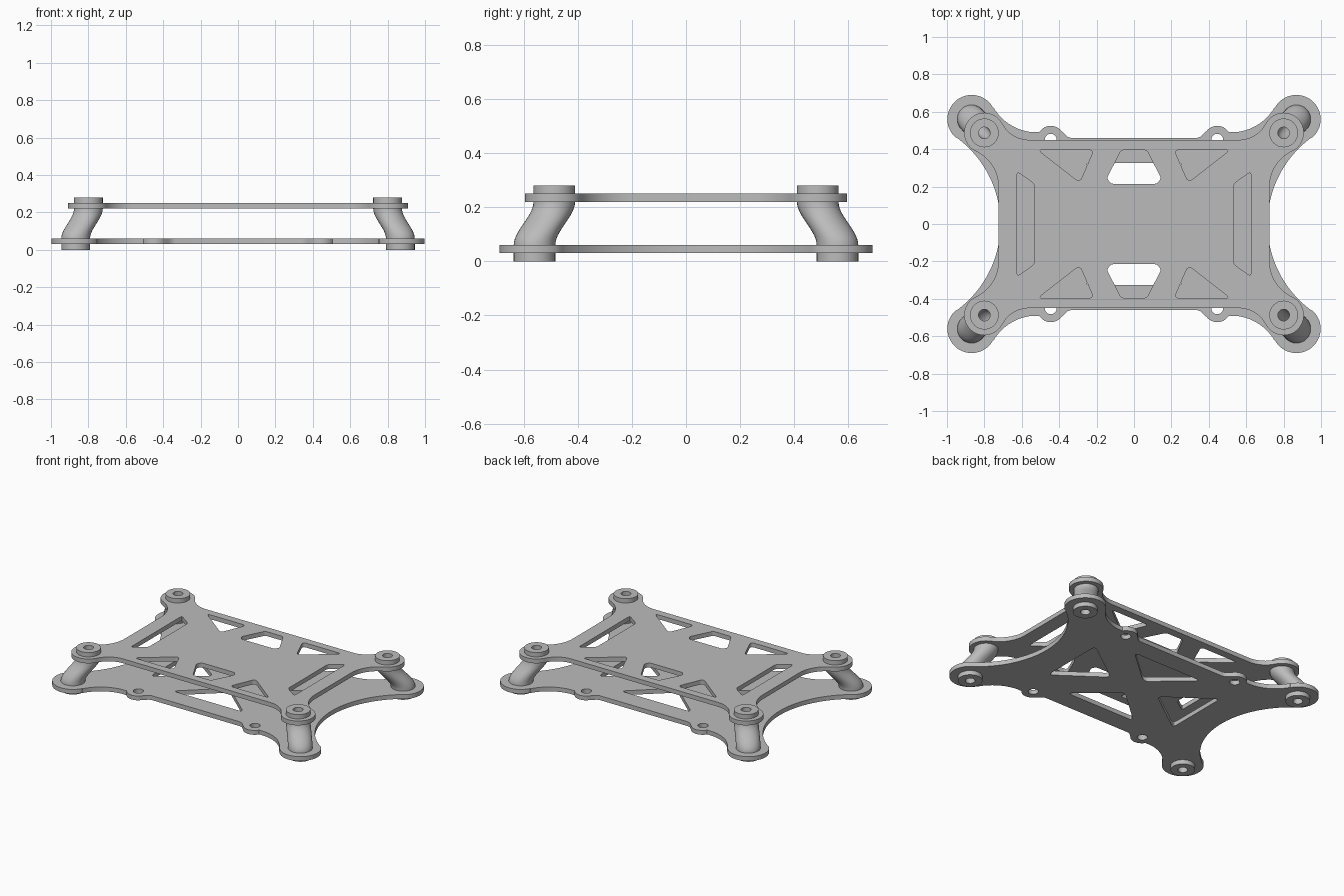
import bpy, bmesh
from math import sin, cos, radians, tau
from mathutils import Vector

if "Cube" in bpy.data.objects:
    bpy.data.objects.remove(bpy.data.objects["Cube"])

grey = bpy.data.materials.new("light_grey")
grey.use_nodes = True
grey.diffuse_color = (0.5, 0.5, 0.5, 1)
grey.node_tree.nodes["Principled BSDF"].inputs["Base Color"].default_value = (0.5, 0.5, 0.5, 1)

LOW = (0.868, 0.56)     # post foot
HIGH = (0.80, 0.487)    # post head
SIGNS = [(1, 1), (-1, 1), (-1, -1), (1, -1)]


def arc(cx, cy, r, a0, a1, n=14):
    angles = [radians(a0 + (a1 - a0) * i / n) for i in range(n + 1)]
    return [(cx + r * cos(a), cy + r * sin(a)) for a in angles]


def circle(cx, cy, r, n=28):
    return arc(cx, cy, r, 0, 360, n)[:-1]


def mirror4(quarter):
    """Full outline from its +x +y quarter."""
    full = []
    for sx, sy in SIGNS:
        part = [(sx * x, sy * y) for x, y in quarter]
        full += part if sx * sy > 0 else part[::-1]
    return full


def rounded(points, cut=0.03):
    """Polygon with softened corners."""
    pts = [Vector(p) for p in points]
    out = []
    for i, p in enumerate(pts):
        a = p + (pts[i - 1] - p).normalized() * cut
        b = p + (pts[(i + 1) % len(pts)] - p).normalized() * cut
        for k in range(6):
            t = k / 5
            out.append(tuple(a * (1 - t) ** 2 + p * 2 * t * (1 - t) + b * t * t))
    return out


def copies(loop, signs=SIGNS):
    return [[(sx * x, sy * y) for x, y in loop] for sx, sy in signs]


def finish(obj):
    """Weld, orient, colour and shade."""
    bm = bmesh.new()
    bm.from_mesh(obj.data)
    bmesh.ops.remove_doubles(bm, verts=bm.verts, dist=0.0002)
    bmesh.ops.recalc_face_normals(bm, faces=bm.faces)
    bm.to_mesh(obj.data)
    bm.free()
    obj.data.materials.clear()
    obj.data.materials.append(grey)
    bpy.ops.object.select_all(action='DESELECT')
    obj.select_set(True)
    bpy.context.view_layer.objects.active = obj
    bpy.ops.object.shade_smooth_by_angle(angle=radians(35))


def plate(name, loops, z, thickness=0.03):
    curve = bpy.data.curves.new(name, 'CURVE')
    curve.dimensions = '2D'
    curve.fill_mode = 'BOTH'
    curve.extrude = thickness / 2
    for loop in loops:
        s = curve.splines.new('POLY')
        s.points.add(len(loop) - 1)
        for pt, (x, y) in zip(s.points, loop):
            pt.co = (x, y, 0, 1)
        s.use_cyclic_u = True
    obj = bpy.data.objects.new(name, curve)
    obj.location.z = z
    bpy.context.collection.objects.link(obj)
    bpy.ops.object.select_all(action='DESELECT')
    obj.select_set(True)
    bpy.context.view_layer.objects.active = obj
    bpy.ops.object.convert(target='MESH')
    finish(bpy.context.view_layer.objects.active)


# Lower plate: concave sides, round corners, four small tabs, brace windows
lower = (arc(1.287, 0, 0.573, 178, 127, 20)
         + arc(*LOW, 0.13, -53, 150, 28)[1:]
         + arc(0.52, 0.7575, 0.2675, -30, -85)
         + arc(0.445, 0.453, 0.072, 32, 140)
         + [(0.372, 0.482), (0.355, 0.466), (0.335, 0.46)])
end_window = rounded([(0.51, 0.23), (0.51, -0.23), (0.19, 0)], 0.04)
middle_window = rounded([(-0.27, 0.327), (0.27, 0.327), (0, 0.09)], 0.04)
plate("lower_plate",
      [mirror4(lower)]
      + copies(end_window, [(1, 1), (-1, 1)])
      + copies(middle_window, [(1, 1), (1, -1)])
      + copies(circle(0.445, 0.45, 0.032))
      + copies(circle(*LOW, 0.055)), 0.045)

# Upper plate: straight sides, necked round corners, cut-outs
upper = (arc(0.9335, 0.2, 0.2085, 180, 115)
         + arc(*HIGH, 0.108, -65, 152, 28)[1:]
         + arc(0.56, 0.613, 0.163, -28, -90)[1:])
corner_window = rounded([(0.515, 0.397), (0.215, 0.397), (0.29, 0.222)])
centre_window = rounded([(-0.068, 0.395), (0.068, 0.395), (0.145, 0.245),
                         (0.125, 0.215), (-0.125, 0.215), (-0.145, 0.245)], 0.015)
side_slot = rounded([(0.625, 0.28), (0.533, 0.215), (0.533, -0.215), (0.625, -0.28)], 0.02)
plate("upper_plate",
      [mirror4(upper)]
      + copies(corner_window)
      + copies(centre_window, [(1, 1), (1, -1)])
      + copies(side_slot, [(1, 1), (-1, 1)])
      + copies(circle(*HIGH, 0.055)), 0.235)

# Bent hollow posts: grooved where they grip the plates
R, NECK, BORE, SEG = 0.077, 0.055, 0.031, 32
bend = [0.06 + 0.16 * i / 14 for i in range(15)]
outer = ([(0, R), (0.03, R), (0.03, NECK), (0.06, NECK)] + [(z, R) for z in bend]
         + [(0.22, NECK), (0.25, NECK), (0.25, R), (0.28, R)])
inner = [(0.28, BORE)] + [(z, BORE) for z in bend[::-1]] + [(0, BORE)]


def post(name, sx, sy):
    bm = bmesh.new()
    rings = []
    for z, r in outer + inner:
        t = min(max((z - 0.06) / 0.16, 0), 1)
        t = t * t * (3 - 2 * t)
        cx = sx * (LOW[0] + (HIGH[0] - LOW[0]) * t)
        cy = sy * (LOW[1] + (HIGH[1] - LOW[1]) * t)
        rings.append([bm.verts.new((cx + r * cos(tau * k / SEG), cy + r * sin(tau * k / SEG), z))
                      for k in range(SEG)])
    for i, ring in enumerate(rings):
        prev = rings[i - 1]
        for k in range(SEG):
            bm.faces.new((prev[k - 1], prev[k], ring[k], ring[k - 1]))
    mesh = bpy.data.meshes.new(name)
    bm.to_mesh(mesh)
    bm.free()
    obj = bpy.data.objects.new(name, mesh)
    bpy.context.collection.objects.link(obj)
    finish(obj)


for sx, sy in SIGNS:
    post(("back" if sy > 0 else "front") + ("_left" if sx > 0 else "_right") + "_post", sx, sy)
